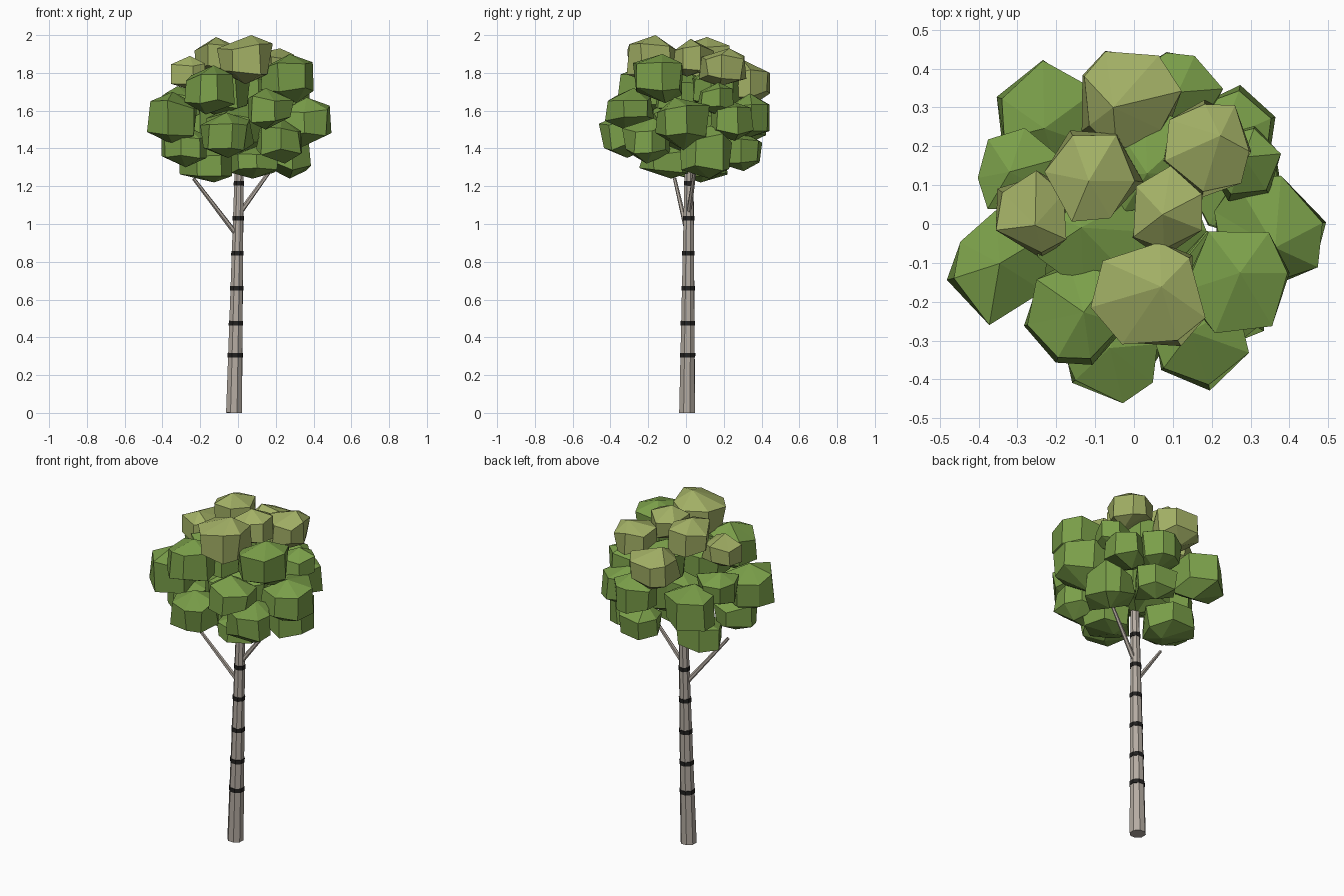
import bpy, bmesh, math, random
from mathutils import Vector, Matrix

random.seed(11)
cube = bpy.data.objects.get("Cube")
if cube:
    bpy.data.objects.remove(cube)


def material(name, rgb):
    mat = bpy.data.materials.new(name)
    mat.use_nodes = True
    mat.diffuse_color = (*rgb, 1)
    bsdf = next(n for n in mat.node_tree.nodes if n.type == "BSDF_PRINCIPLED")
    bsdf.inputs["Base Color"].default_value = (*rgb, 1)
    bsdf.inputs["Roughness"].default_value = 0.9
    return mat


green = material("leaf green", (0.195, 0.345, 0.067))
olive = material("young leaf olive", (0.36, 0.43, 0.13))
bark = material("pale bark", (0.46, 0.41, 0.36))
dark = material("dark bark band", (0.016, 0.015, 0.014))


def finish(bm, name, mat):
    bmesh.ops.recalc_face_normals(bm, faces=bm.faces)
    mesh = bpy.data.meshes.new(name)
    bm.to_mesh(mesh)
    bm.free()
    mesh.materials.append(mat)
    obj = bpy.data.objects.new(name, mesh)
    bpy.context.collection.objects.link(obj)
    return obj


def limb(name, start, end, r_start, r_end, mat, sides=8):
    """Tapered faceted cylinder between two points."""
    start, end = Vector(start), Vector(end)
    axis = end - start
    turn = axis.to_track_quat("Z", "Y").to_matrix().to_4x4()
    bm = bmesh.new()
    bmesh.ops.create_cone(bm, cap_ends=True, segments=sides, radius1=r_start,
                          radius2=r_end, depth=axis.length,
                          matrix=Matrix.Translation((start + end) / 2) @ turn)
    return finish(bm, name, mat)


def clump(name, x, y, z, r, h, mat):
    """Faceted leaf clump: two uneven rings closed by shallow peaks."""
    sides = random.choice((6, 7))
    spin = random.uniform(0, math.tau)
    bm = bmesh.new()
    rings = []
    angles = [spin + math.tau * (i + random.uniform(-0.2, 0.2)) / sides for i in range(sides)]
    for level in (-0.52, 0.52):
        ring = []
        for a in angles:
            d = r * random.uniform(0.86, 1.1)
            up = h * (level + random.uniform(-0.18, 0.18))
            ring.append(bm.verts.new((x + d * math.cos(a), y + d * math.sin(a), z + up)))
        rings.append(ring)
    low, high = rings
    shift = [random.uniform(-0.3, 0.3) * r for _ in range(4)]
    bottom = bm.verts.new((x + shift[0], y + shift[1], z - h))
    top = bm.verts.new((x + shift[2], y + shift[3], z + h))
    for i in range(sides):
        j = (i + 1) % sides
        bm.faces.new((low[i], low[j], high[j], high[i]))
        bm.faces.new((high[i], high[j], top))
        bm.faces.new((low[j], low[i], bottom))
    return finish(bm, name, mat)


# Leaning trunk
base, tip = Vector((-0.021, 0.006, 0)), Vector((0.011, 0.018, 1.5))
r_base, r_tip = 0.045, 0.022
limb("trunk", base, tip, r_base, r_tip, bark)

# Dark bands around the bark
for n, z in enumerate((0.305, 0.475, 0.66, 0.845, 1.03, 1.215)):
    t = z / tip.z
    centre = base.lerp(tip, t)
    half = (tip - base).normalized() * 0.012
    r = r_base + (r_tip - r_base) * t + 0.003
    limb(f"bark_band_{n + 1}", centre - half, centre + half, r, r, dark)

# Side branches
limb("long_branch", (-0.005, 0.01, 0.94), (-0.235, -0.06, 1.24), 0.014, 0.009, bark, 6)
limb("short_branch", (0.01, 0.015, 1.06), (0.19, 0.05, 1.31), 0.014, 0.009, bark, 6)

# Crown clumps: x, y, z, half width, half height
young = [
    (-0.02, 0.32, 1.75, 0.135, 0.12), (-0.11, 0.12, 1.88, 0.13, 0.11),
    (0.19, 0.2, 1.83, 0.12, 0.1), (-0.26, 0.02, 1.8, 0.11, 0.09),
    (0.09, 0.03, 1.88, 0.11, 0.1), (0.04, -0.18, 1.87, 0.145, 0.13),
]
mature = [
    # upper
    (-0.15, -0.23, 1.71, 0.135, 0.13), (0.27, -0.15, 1.77, 0.14, 0.13),
    (0.05, 0.16, 1.7, 0.14, 0.13), (-0.1, -0.03, 1.7, 0.15, 0.13),
    (0.28, 0.16, 1.66, 0.1, 0.09),
    # middle
    (-0.34, -0.11, 1.56, 0.14, 0.14), (0.17, -0.3, 1.61, 0.125, 0.11),
    (0.34, -0.02, 1.53, 0.15, 0.14), (0.25, 0.24, 1.55, 0.115, 0.11),
    (0.1, 0.33, 1.57, 0.12, 0.12), (-0.22, 0.28, 1.54, 0.14, 0.14),
    (-0.3, 0.13, 1.63, 0.11, 0.1), (0, 0, 1.5, 0.18, 0.15),
    # lower
    (-0.06, -0.32, 1.47, 0.135, 0.12), (0.22, -0.21, 1.44, 0.125, 0.12),
    (0.26, 0.11, 1.38, 0.135, 0.14), (0.09, 0.29, 1.39, 0.12, 0.11),
    (-0.28, -0.06, 1.41, 0.12, 0.11), (-0.16, 0.1, 1.32, 0.14, 0.1),
    (0.09, -0.11, 1.33, 0.13, 0.09),
]
for n, c in enumerate(young):
    clump(f"young_leaf_clump_{n + 1}", *c, olive)
for n, c in enumerate(mature):
    clump(f"leaf_clump_{n + 1}", *c, green)
